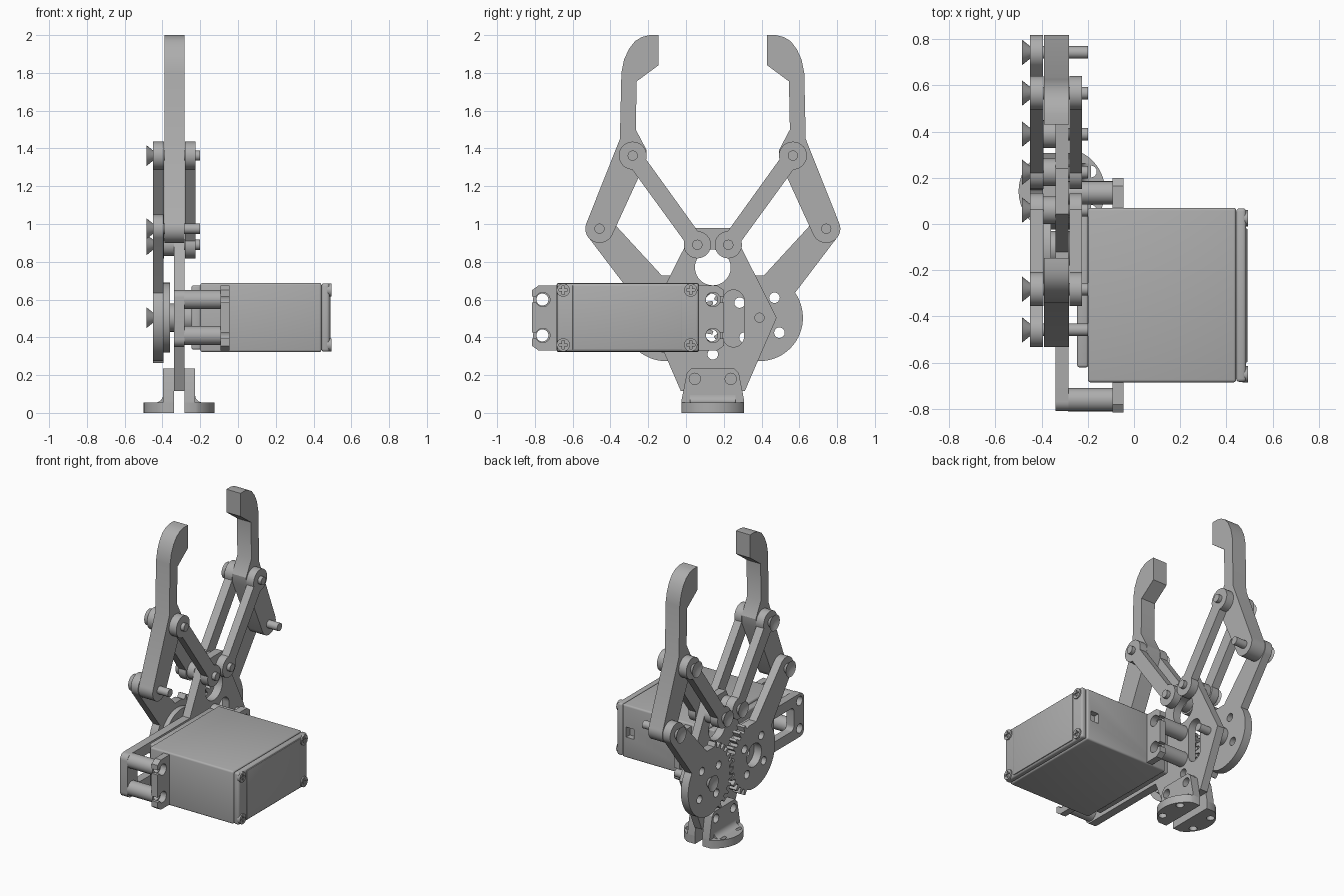
import bpy, bmesh
from math import sin, cos, pi, radians
from mathutils import Matrix

if "Cube" in bpy.data.objects:
    bpy.data.objects.remove(bpy.data.objects["Cube"])

grey = bpy.data.materials.new("plain_grey")
grey.use_nodes = True
COLOUR = (0.42, 0.42, 0.42, 1)
grey.diffuse_color = COLOUR
grey.node_tree.nodes["Principled BSDF"].inputs["Base Color"].default_value = COLOUR

AXIS = 0.142      # y of the mirror line between the two jaws
MID = 0.504       # height of the gear centres
parts = []


def add_mesh(name, mesh):
    mesh.materials.clear()
    mesh.materials.append(grey)
    ob = bpy.data.objects.new(name, mesh)
    bpy.context.collection.objects.link(ob)
    parts.append(ob)
    return ob


def arc(c, r, a0, a1, n=24):
    angles = [radians(a0 + (a1 - a0) * i / n) for i in range(n + 1)]
    return [(c[0] + r * cos(a), c[1] + r * sin(a)) for a in angles]


def circle(u, v, r, n=28):
    return arc((u, v), r, 0, 360, n)[:-1]


def rounded(u0, v0, u1, v1, r):
    pts = []
    for u, v, a in ((u1 - r, v1 - r, 0), (u0 + r, v1 - r, 90),
                    (u0 + r, v0 + r, 180), (u1 - r, v0 + r, 270)):
        pts += arc((u, v), r, a, a + 90, 6)
    return pts


def flip(pts):
    return [(-u, v) for u, v in pts]


def prism(name, outline, lo, hi, holes=(), axis="X", shift=AXIS):
    """Extrude a flat outline with holes along an axis from lo to hi."""
    cu = bpy.data.curves.new(name, "CURVE")
    cu.dimensions, cu.fill_mode, cu.extrude = "2D", "BOTH", (hi - lo) / 2
    for loop in [outline, *holes]:
        sp = cu.splines.new("POLY")
        sp.points.add(len(loop) - 1)
        for p, (u, v) in zip(sp.points, loop):
            p.co = (u, v, 0, 1)
        sp.use_cyclic_u = True
    tmp = bpy.data.objects.new(name + "_tmp", cu)
    bpy.context.collection.objects.link(tmp)
    dg = bpy.context.evaluated_depsgraph_get()
    mesh = bpy.data.meshes.new_from_object(tmp.evaluated_get(dg))
    bpy.data.objects.remove(tmp)
    m = (lo + hi) / 2
    turn = {"X": Matrix(((0, 0, 1, m), (1, 0, 0, shift), (0, 1, 0, 0), (0, 0, 0, 1))),
            "Y": Matrix(((1, 0, 0, 0), (0, 0, -1, m), (0, 1, 0, 0), (0, 0, 0, 1))),
            "Z": Matrix.Translation((0, shift, m))}[axis]
    bm = bmesh.new()
    bm.from_mesh(mesh)
    bmesh.ops.remove_doubles(bm, verts=bm.verts, dist=1e-5)
    bm.transform(turn)
    bmesh.ops.recalc_face_normals(bm, faces=bm.faces)
    bm.to_mesh(mesh)
    bm.free()
    return add_mesh(name, mesh)


def box(name, lo, hi, bevel=0.0, cut=None):
    bm = bmesh.new()
    bmesh.ops.create_cube(bm, size=1)
    for v in bm.verts:
        v.co = [(a + b) / 2 + c * (b - a) for a, b, c in zip(lo, hi, v.co)]
    if bevel:
        bmesh.ops.bevel(bm, geom=bm.edges[:], offset=bevel, segments=3,
                        profile=0.5, affect="EDGES")
    mesh = bpy.data.meshes.new(name)
    bm.to_mesh(mesh)
    bm.free()
    return add_mesh(name, mesh)


def screw(name, u, v):
    """Countersunk pivot screw with a socket, running along x."""
    bm = bmesh.new()
    turn = Matrix.Translation((-0.467, u + AXIS, v)) @ Matrix.Rotation(pi / 2, 4, "Y")
    bmesh.ops.create_cone(bm, cap_ends=True, segments=24, radius1=0.055,
                          radius2=0.027, depth=0.035, matrix=turn)
    cap = min(bm.faces, key=lambda f: f.calc_center_median().x)
    bmesh.ops.inset_individual(bm, faces=[cap], thickness=0.03, depth=-0.015)
    mesh = bpy.data.meshes.new(name)
    bm.to_mesh(mesh)
    bm.free()
    add_mesh(name + "_head", mesh)
    prism(name + "_shank", circle(u, v, 0.027, 20), -0.452, -0.2)


# Jaws: finger, toothed arm, two links and pivot screws per side
PIVOT, KNEE, ROOT, GEAR = (0.424, 1.362), (0.6, 0.975), (0.082, 0.89), (0.247, MID)
finger = ([(0.288, 2), (0.335, 2), (0.375, 1.99), (0.412, 1.968), (0.445, 1.925),
           (0.47, 1.87), (0.484, 1.8), (0.492, 1.45)] + arc(KNEE, 0.075, 22, -158)
          + [(0.355, 1.33), (0.35, 1.39), (0.408, 1.5), (0.403, 1.755), (0.288, 1.84)])
du, dv = PIVOT[0] - ROOT[0], PIVOT[1] - ROOT[1]
LINK_ANGLE = 54


def link_outline():
    ends = (arc(PIVOT, 0.074, LINK_ANGLE - 142, LINK_ANGLE + 142)
            + arc(ROOT, 0.072, LINK_ANGLE + 38, LINK_ANGLE + 322))
    return ends


def arm_outline(phase):
    pts = arc(KNEE, 0.075, -45, 135) + [(0.27, 0.727), (0.19, 0.727)]
    step = 12
    for i in range(-6, 6):
        a = 180 + (i + phase) * step
        for f, r in ((-0.3, 0.226), (-0.16, 0.26), (0.16, 0.26), (0.3, 0.226)):
            pts += [(GEAR[0] + r * cos(radians(a + f * step)),
                     GEAR[1] + r * sin(radians(a + f * step)))]
    return pts + arc(GEAR, 0.23, 260, 395)


for side in ("back", "front"):
    s = 1 if side == "back" else -1
    mirror = (lambda p: p) if s > 0 else flip
    prism(side + "_finger", mirror(finger), -0.39, -0.282)
    for layer, lo, hi in (("outer", -0.45, -0.392), ("inner", -0.28, -0.225)):
        prism(f"{side}_{layer}_link", mirror(link_outline()), lo, hi)
    small = [circle(GEAR[0] + 0.132 * cos(a), MID + 0.132 * sin(a), 0.028, 16)
             for a in [radians(53 + 90 * k) for k in range(4)]]
    holes = small if s > 0 else small + [circle(*GEAR, 0.08)]
    prism(side + "_gear_arm", mirror(arm_outline(0 if s > 0 else 0.5)),
          -0.45, -0.394, [mirror(h) for h in holes])
    for name, (u, v) in (("finger", PIVOT), ("knee", KNEE), ("link", ROOT)):
        screw(f"{side}_{name}_screw", s * u, v)
    prism(side + "_link_spacer", circle(s * ROOT[0], ROOT[1], 0.06), -0.394, -0.34)
screw("gear_screw", *GEAR)
prism("gear_spacer", circle(*GEAR, 0.06), -0.394, -0.34)

# Centre plate with the motor frame reaching to the front
plate = ([(0.098, 0.98), (0.338, MID), (0.17, 0.117), (-0.17, 0.117), (-0.271, 0.35)]
         + arc((-0.91, 0.39), 0.04, 270, 180, 6) + arc((-0.91, 0.61), 0.04, 180, 90, 6)
         + [(-0.264, 0.65), (-0.098, 0.98)])
POSTS = [(u, v) for u in (-0.902, -0.007) for v in (0.41, 0.6)]
slot = arc((0.11, 0.595), 0.056, 0, 180, 14) + arc((0.11, 0.405), 0.056, 180, 360, 14)
prism("centre_plate", plate, -0.34, -0.284,
      [circle(0, 0.77, 0.095), circle(0, 0.31, 0.028), slot,
       rounded(-0.84, 0.42, -0.36, 0.58, 0.03)]
      + [circle(u, v, 0.032, 16) for u, v in POSTS])
for i, (u, v) in enumerate(POSTS):
    prism(f"mount_post_{i}", circle(u, v, 0.05), -0.286, -0.09, [circle(u, v, 0.032, 16)])

# Base feet: upright, half round flange and fillet on each side of the plate
upright = [(0.165, 0), (0.165, 0.07), (0.138, 0.21), (0.113, 0.235)]
upright += flip(upright)[::-1]
CX = -0.312
for side, s in (("left", 1), ("right", -1)):
    xs = sorted((CX + s * 0.028, CX + s * 0.085))
    prism(side + "_foot_upright", upright, *xs,
          [circle(k * 0.095, 0.18, 0.03, 20) for k in (-1, 1)])
    half = [(0.028, -0.165)] + arc((0, 0), 0.187, -62, 62) + [(0.028, 0.165)]
    prism(side + "_foot_flange", [(CX + s * u, v) for u, v in half], 0, 0.055,
          [circle(CX + s * 0.125, k * 0.085, 0.026, 16) for k in (-1, 1)], axis="Z")
    fillet = [(0.08, 0.05)] + arc((0.125, 0.095), 0.04, 180, 270, 8)
    prism(side + "_foot_fillet", [(CX + s * u, v) for u, v in fillet],
          AXIS - 0.12, AXIS + 0.12, axis="Y")

# Motor: case, rear cap, front cover, output shaft and round horn
case = box("motor_case", (-0.2, -0.685, 0.322), (0.442, 0.07, 0.688), 0.012)
cutter = box("port_cutter", (0.35, 0.03, 0.465), (0.41, 0.1, 0.535))
parts.remove(cutter)
cutter.hide_render = True
mod = case.modifiers.new("port", "BOOLEAN")
mod.operation, mod.solver, mod.object = "DIFFERENCE", "EXACT", cutter
dg = bpy.context.evaluated_depsgraph_get()
case.data = bpy.data.meshes.new_from_object(case.evaluated_get(dg))
case.modifiers.clear()
bpy.data.objects.remove(cutter)
box("motor_rear_cap", (0.442, -0.683, 0.324), (0.485, 0.068, 0.686), 0.014)
box("motor_rear_panel", (0.48, -0.6, 0.335), (0.49, -0.02, 0.675), 0.003)
box("motor_front_cover", (-0.246, -0.62, 0.335), (-0.198, 0.04, 0.675), 0.01)
SHAFT = (-GEAR[0], MID)
prism("motor_shaft", circle(*SHAFT, 0.075), -0.362, -0.24)
prism("motor_horn", circle(*SHAFT, 0.185, 40), -0.394, -0.36, [circle(*SHAFT, 0.03, 16)])

# Motor case screws with cross slots
for y in (-0.65, 0.025):
    for z in (0.36, 0.65):
        a, b = 0.022, 0.006
        cross = [(a, b), (b, b), (b, a), (-b, a), (-b, b), (-a, b),
                 (-a, -b), (-b, -b), (-b, -a), (b, -a), (b, -b), (a, -b)]
        prism("case_screw", circle(y, z, 0.035), 0.47, 0.494,
              [[(y + u, z + v) for u, v in cross]], shift=0)

# Motor ears with keyhole cut-outs open to the outer edge
for name, s, base in (("front", -1, -0.68), ("back", 1, 0.065)):
    ear = [(0, 0.33), (0.1, 0.33), (0.135, 0.355)]
    for v in (0.41, 0.6):
        ear += [(0.135, v - 0.016)] + arc((0.078, v), 0.038, -25, -335) + [(0.135, v + 0.016)]
    ear += [(0.135, 0.65), (0.1, 0.675), (0, 0.675)]
    prism(name + "_motor_ear", [(base + s * u, v) for u, v in ear], -0.092, -0.046, shift=0)

# Smooth round surfaces, keep edges sharp
bpy.ops.object.select_all(action="DESELECT")
for ob in parts:
    ob.select_set(True)
bpy.context.view_layer.objects.active = parts[0]
bpy.ops.object.shade_smooth_by_angle(angle=radians(32))
